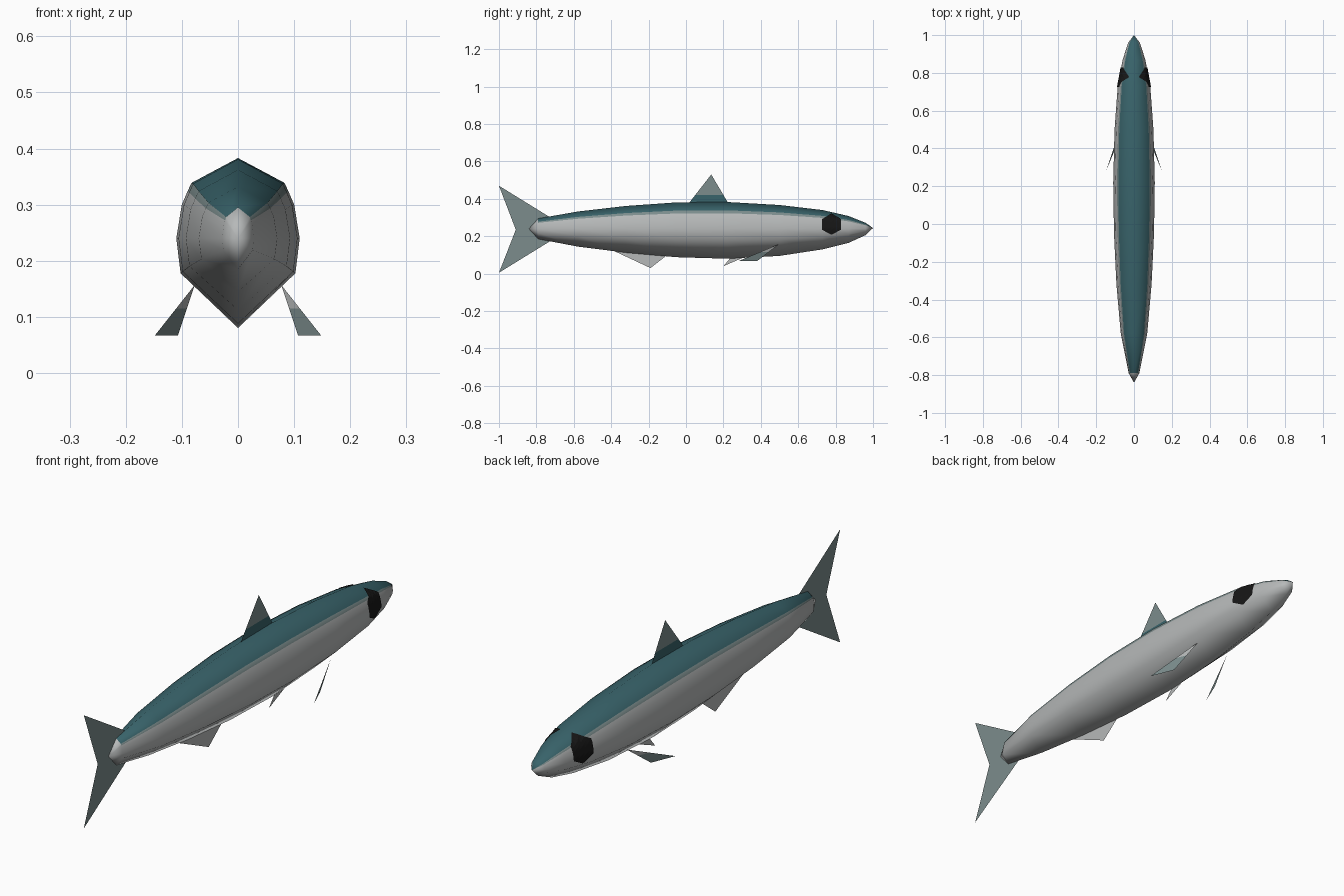
import bpy, bmesh, math
from mathutils import Vector
from mathutils.bvhtree import BVHTree

if "Cube" in bpy.data.objects:
    bpy.data.objects.remove(bpy.data.objects["Cube"], do_unlink=True)


def material(name, rgb):
    m = bpy.data.materials.new(name)
    m.use_nodes = True
    m.diffuse_color = (*rgb, 1)
    m.node_tree.nodes["Principled BSDF"].inputs["Base Color"].default_value = (*rgb, 1)
    return m


TEAL = material("teal back", (0.04, 0.125, 0.145))
SILVER = material("silver belly", (0.47, 0.485, 0.485))
GREY = material("grey green fin", (0.2, 0.265, 0.265))
BLACK = material("black eye", (0.008, 0.008, 0.008))


def finish(name, bm, mats):
    mesh = bpy.data.meshes.new(name)
    bm.to_mesh(mesh)
    bm.free()
    for m in mats:
        mesh.materials.append(m)
    ob = bpy.data.objects.new(name, mesh)
    bpy.context.collection.objects.link(ob)
    return ob


# Body: one half section, mirrored and lofted along the length
MID = 0.24
HALF = [(0, 1), (0.755, 0.69), (0.82, 0.58), (0.91, 0.42), (1, 0), (0.93, -0.39), (0, -1)]
SECTION = HALF + [(-x, z) for x, z in HALF[-2:0:-1]]
# y, half width, height above and depth below the middle line
STATIONS = [(-0.79, 0.028, 0.055, 0.055), (-0.58, 0.07, 0.092, 0.095),
            (-0.32, 0.093, 0.122, 0.128), (-0.05, 0.106, 0.141, 0.152),
            (0.22, 0.11, 0.143, 0.16), (0.5, 0.103, 0.127, 0.145),
            (0.73, 0.086, 0.1, 0.11), (0.87, 0.06, 0.068, 0.075),
            (0.96, 0.031, 0.032, 0.034)]
bm = bmesh.new()
rings = [[bm.verts.new((x * w, y, MID + z * (up if z > 0 else down))) for x, z in SECTION]
         for y, w, up, down in STATIONS]
tail_tip = bm.verts.new((0, -0.84, MID))
nose_tip = bm.verts.new((0, 1, MID + 0.004))
n = len(SECTION)
for i in range(n):
    j = (i + 1) % n
    band = min(i, n - 1 - i)                 # rows counted down from the back
    colour = {0: 0, 1: 2}.get(band, 1)
    for a, b in zip(rings, rings[1:]):
        bm.faces.new((a[i], a[j], b[j], b[i])).material_index = colour
    bm.faces.new((rings[-1][i], rings[-1][j], nose_tip)).material_index = colour
    bm.faces.new((tail_tip, rings[0][j], rings[0][i])).material_index = 1
for f in bm.faces:
    f.smooth = True
bmesh.ops.recalc_face_normals(bm, faces=bm.faces)
surface = BVHTree.FromBMesh(bm)
finish("body", bm, [TEAL, SILVER, GREY])


# Fins: flat sheets, optionally cut into two colours at a height
def fin(name, points, low, high=None, split=0):
    bm = bmesh.new()
    bm.faces.new([bm.verts.new(p) for p in points])
    if high:
        bmesh.ops.bisect_plane(bm, geom=bm.verts[:] + bm.edges[:] + bm.faces[:],
                               plane_co=(0, 0, split), plane_no=(0, 0, 1))
        for f in bm.faces:
            f.material_index = int(f.calc_center_median().z > split)
    finish(name, bm, [low, high or low])


def middle(*points):
    return [(0, y, z) for y, z in points]


fin("tail_fin_upper", middle((-1, 0.47), (-0.91, 0.235), (-0.7, 0.235), (-0.7, 0.285)), GREY)
fin("tail_fin_lower", middle((-1, 0.005), (-0.91, 0.235), (-0.7, 0.235), (-0.7, 0.19)), GREY)
fin("dorsal_fin", middle((0.01, 0.37), (0.135, 0.53), (0.23, 0.37)), TEAL, GREY, 0.42)
fin("anal_fin", middle((-0.4, 0.128), (-0.19, 0.03), (-0.1, 0.1)), SILVER)
fin("pelvic_fin", middle((0.2, 0.04), (0.25, 0.1), (0.34, 0.1)), SILVER)
for side, s in (("left", 1), ("right", -1)):
    fin(side + "_pectoral_fin",
        [(s * 0.077, 0.495, 0.157), (s * 0.148, 0.28, 0.067), (s * 0.107, 0.38, 0.067)],
        GREY, SILVER, 0.115)

# Eyes: thin hexagons laid onto the sides of the head
for side, s in (("left", 1), ("right", -1)):
    bm = bmesh.new()
    bmesh.ops.create_circle(bm, cap_ends=True, cap_tris=True, segments=6, radius=1)
    bmesh.ops.subdivide_edges(bm, edges=bm.edges[:], cuts=3, use_grid_fill=True)
    for v in bm.verts:
        y, z = 0.777 + v.co.x * 0.059, 0.263 + v.co.y * 0.055
        hit, normal, _, _ = surface.ray_cast(Vector((s, y, z)), Vector((-s, 0, 0)))
        v.co = hit + normal * 0.004
    bmesh.ops.recalc_face_normals(bm, faces=bm.faces)
    if sum(f.normal.x for f in bm.faces) * s < 0:
        bmesh.ops.reverse_faces(bm, faces=bm.faces[:])
    finish(side + "_eye", bm, [BLACK])
